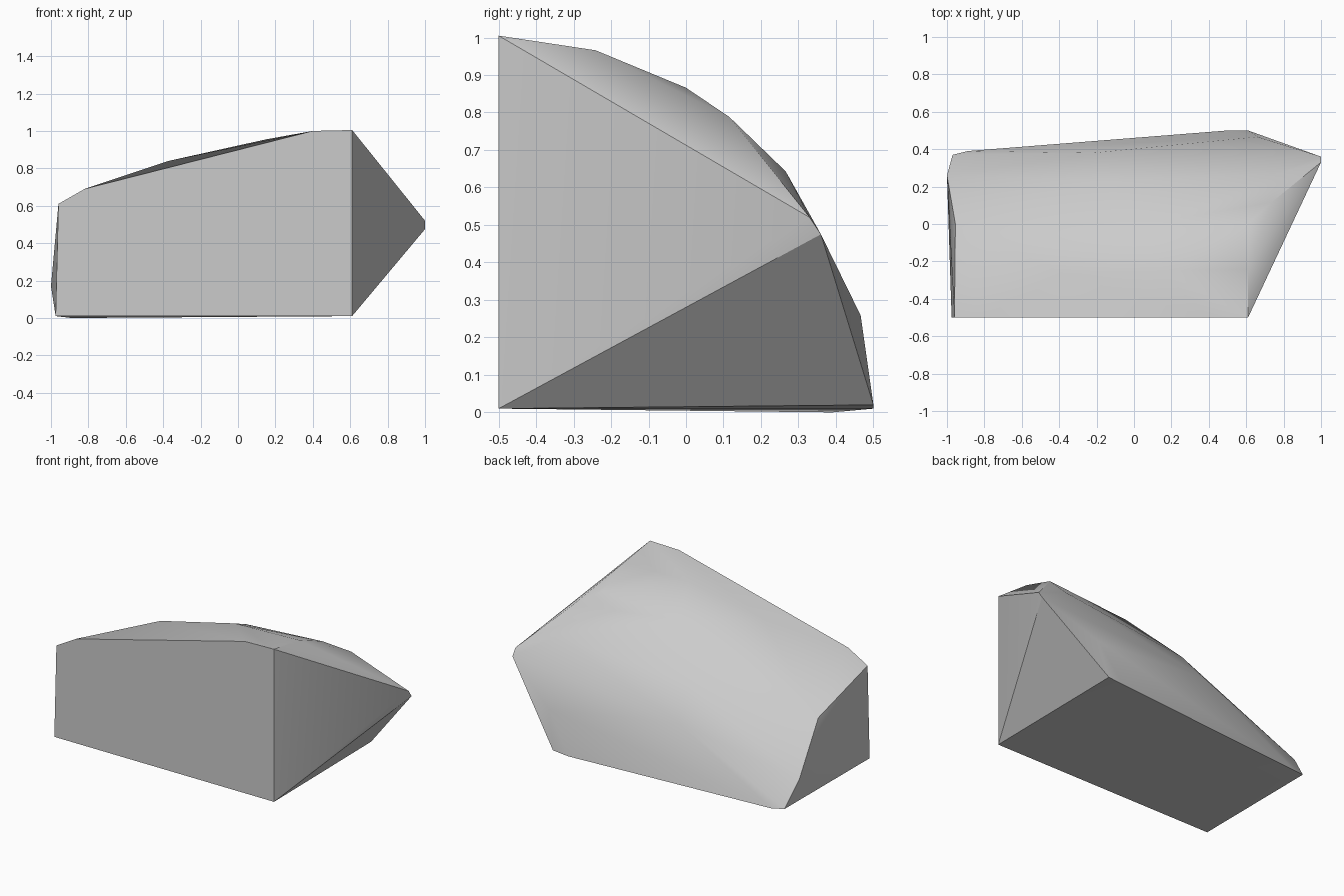
import bpy
import bmesh
from math import radians, sin, cos

default_cube = bpy.data.objects.get("Cube")
if default_cube:
    bpy.data.objects.remove(default_cube, do_unlink=True)

FRONT = -0.5  # the flat front plane also carries the axis of the rounded back


def make_material(name, colour):
    """Create one flat colour for both viewport and render."""
    material = bpy.data.materials.new(name)
    material.use_nodes = True
    material.diffuse_color = colour
    shader = material.node_tree.nodes["Principled BSDF"]
    shader.inputs["Base Color"].default_value = colour
    return material


def on_arc(x, angle, radius=1.0):
    """Corner on the rounded back, by angle above the base."""
    turn = radians(angle)
    return (x, FRONT + radius * cos(turn), radius * sin(turn))


def build_hull(name, corners, material):
    """Wrap the corners in a convex skin and merge its flat facets."""
    bm = bmesh.new()
    for corner in corners:
        bm.verts.new(corner)
    result = bmesh.ops.convex_hull(bm, input=bm.verts[:])
    unused = {v for key in ("geom_interior", "geom_unused")
              for v in result[key] if isinstance(v, bmesh.types.BMVert)}
    bmesh.ops.delete(bm, geom=list(unused), context="VERTS")
    bmesh.ops.dissolve_limit(bm, angle_limit=radians(1),
                             verts=bm.verts[:], edges=bm.edges[:])
    bmesh.ops.recalc_face_normals(bm, faces=bm.faces[:])
    mesh = bpy.data.meshes.new(name)
    bm.to_mesh(mesh)
    bm.free()
    mesh.materials.append(material)
    obj = bpy.data.objects.new(name, mesh)
    bpy.context.collection.objects.link(obj)
    return obj


# Flat front outline
front_outline = [(0.61, 0.01), (0.61, 1.005), (0.4, 1.0),
                 (-0.82, 0.69), (-0.96, 0.61), (-0.975, 0.01)]
corners = [(x, FRONT, z) for x, z in front_outline]

# Pointed end with its small tip edge
corners += [(1.0, 0.36, 0.475), (1.0, 0.33, 0.52)]
corners += [on_arc(0.61, 75), on_arc(0.61, 60), on_arc(0.735, 52),
            on_arc(0.74, 40), on_arc(0.66, 15)]

# Blunt end
corners += [(-0.955, 0.0, 0.46), (-1.0, 0.26, 0.17), (-0.97, 0.37, 0.01)]

# Lower back edge
corners += [(-0.89, 0.39, 0.0), (0.5, 0.5, 0.01), (0.61, 0.5, 0.02)]

# Worn rounded back
corners += [(-0.37, -0.27, 0.84), (0.15, -0.25, 0.955), (0.06, 0.0, 0.83),
            (0.26, 0.23, 0.58), (-0.17, 0.23, 0.565),
            (-0.22, 0.38, 0.37), (-0.43, 0.35, 0.27)]

stone = make_material("stone_grey", (0.6, 0.6, 0.6, 1.0))
rock = build_hull("rock_chunk", corners, stone)

# Smooth the rounded back, keep the broken edges crisp
bpy.ops.object.select_all(action="DESELECT")
rock.select_set(True)
bpy.context.view_layer.objects.active = rock
bpy.ops.object.shade_smooth_by_angle(angle=radians(30))
